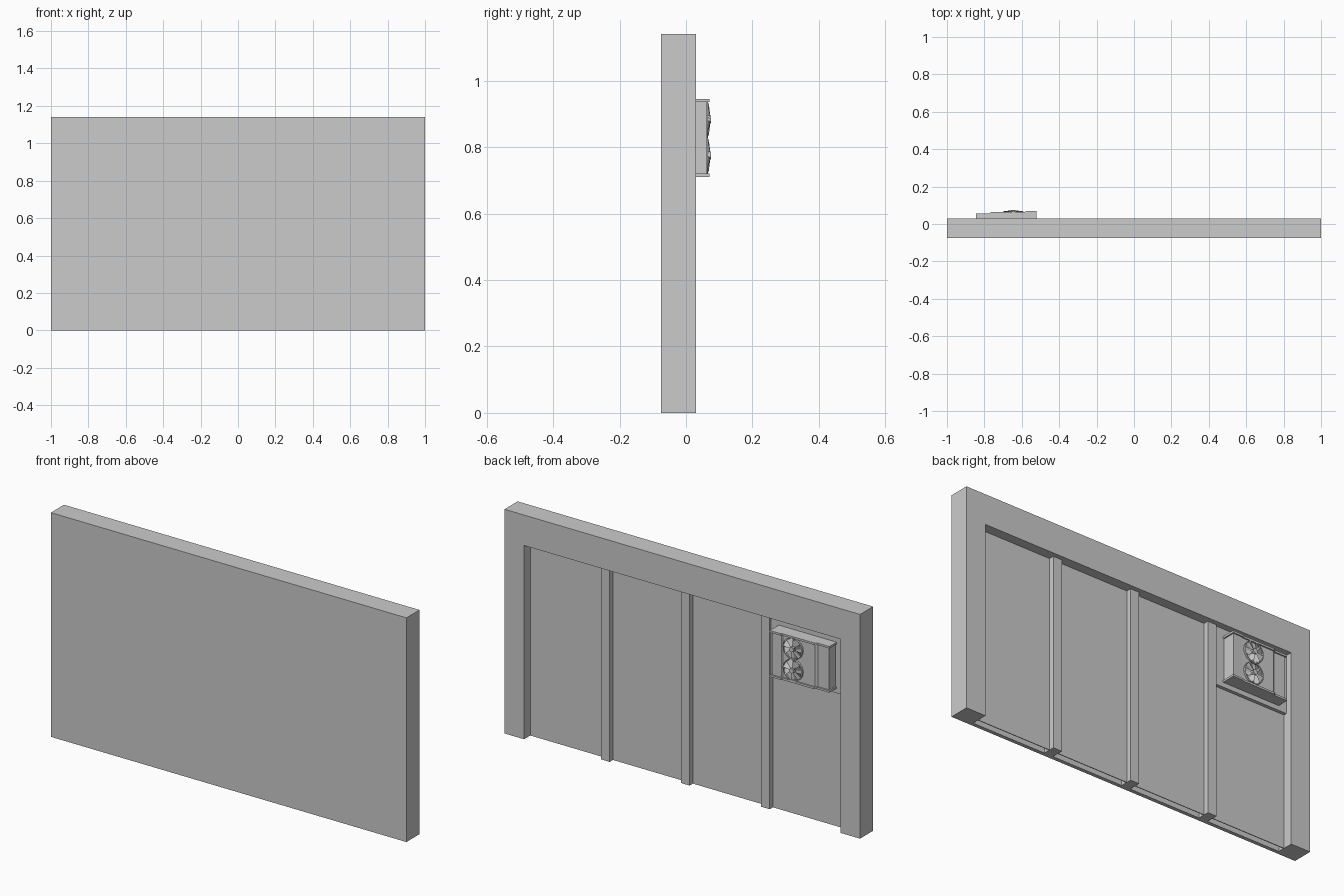
import bpy, bmesh, math
from mathutils import Vector, Matrix

if "Cube" in bpy.data.objects:
    bpy.data.objects.remove(bpy.data.objects["Cube"])


def finish(name, bm):
    bmesh.ops.recalc_face_normals(bm, faces=bm.faces)
    me = bpy.data.meshes.new(name)
    bm.to_mesh(me)
    bm.free()
    ob = bpy.data.objects.new(name, me)
    bpy.context.collection.objects.link(ob)
    return ob


def prism(name, pts, direction):
    """Extrude a flat outline of 3D points along a vector."""
    bm = bmesh.new()
    face = bm.faces.new([bm.verts.new(p) for p in pts])
    ext = bmesh.ops.extrude_face_region(bm, geom=[face])
    bmesh.ops.translate(bm, vec=Vector(direction),
                        verts=[v for v in ext["geom"] if isinstance(v, bmesh.types.BMVert)])
    return finish(name, bm)


def box(name, x0, x1, y0, y1, z0, z1):
    return prism(name, [(x0, y0, z0), (x1, y0, z0), (x1, y1, z0), (x0, y1, z0)], (0, 0, z1 - z0))


def cut(target, cutter):
    mod = target.modifiers.new("cut", "BOOLEAN")
    mod.operation = "DIFFERENCE"
    mod.solver = "EXACT"
    mod.object = cutter
    cutter.hide_render = True
    cutter.hide_viewport = False
    bpy.context.view_layer.update()
    dg = bpy.context.evaluated_depsgraph_get()
    me = bpy.data.meshes.new_from_object(target.evaluated_get(dg))
    target.modifiers.clear()
    target.data = me
    bpy.data.objects.remove(cutter)


# Wall panel: back recess open at the bottom, and a slot behind the front skin
panel = box("wall_panel", -1, 1, -0.075, 0.03, 0, 1.14)
cut(panel, box("recess_cutter", -0.89, 0.89, -0.02, 0.1, -0.1, 0.985))
cut(panel, box("slot_cutter", -0.89, 0.89, -0.056, -0.024, -0.1, 0.08))

# Vertical ribs
for i, x in enumerate((-0.45, 0, 0.45)):
    box(f"rib_{i + 1}", x - 0.025, x + 0.025, -0.07, 0.006, 0, 0.985)

# Mounting plate in the end bay
box("mounting_plate", -0.89, -0.475, -0.02, -0.003, 0.686, 0.985)


# Cooling unit: stepped body between two flanges
def unit_outline(inset, z):
    steps = [(-0.52 - inset, 0.070), (-0.58, 0.068), (-0.585, 0.064),
             (-0.765, 0.063), (-0.775, 0.055), (-0.845 + inset, 0.055)]
    front = [(x, y - inset, z) for x, y in steps]
    return [(-0.52 - inset, -0.003, z)] + front + [(-0.845 + inset, -0.003, z)]


prism("unit_body", unit_outline(0.007, 0.72), (0, 0, 0.215))
for name, z in (("lower_flange", 0.71), ("upper_flange", 0.935)):
    prism(name, unit_outline(0, z), (0, 0, 0.01))


# Fans: ring, hub and pitched blades, built facing +z and turned to face +y
def fan(name, x, z):
    bm = bmesh.new()
    n = 24
    profile = [(0.055, 0.0), (0.055, 0.009), (0.051, 0.009), (0.051, 0.0)]
    rings = [[bm.verts.new((r * math.cos(2 * math.pi * k / n),
                            r * math.sin(2 * math.pi * k / n), h)) for k in range(n)]
             for r, h in profile]
    for a, b in zip(rings, rings[1:]):
        for k in range(n):
            bm.faces.new((a[k], a[(k + 1) % n], b[(k + 1) % n], b[k]))
    bmesh.ops.create_cone(bm, cap_ends=True, segments=16, radius1=0.014, radius2=0.012,
                          depth=0.018, matrix=Matrix.Translation((0, 0, 0.009)))
    for k in range(8):
        t = 2 * math.pi * k / 8
        corners = [(0.012, t, 0.004), (0.051, t + 0.15, 0.004),
                   (0.051, t + 0.7, 0.011), (0.012, t + 0.6, 0.016)]
        vs = [bm.verts.new((r * math.cos(a), r * math.sin(a), h)) for r, a, h in corners]
        bm.faces.new(vs)
    bmesh.ops.transform(bm, verts=bm.verts, matrix=Matrix.Translation((x, 0.057, z))
                        @ Matrix.Rotation(-math.pi / 2, 4, "X"))
    return finish(name, bm)


for name, z in (("lower_fan", 0.775), ("upper_fan", 0.883)):
    fan(name, -0.645, z)
